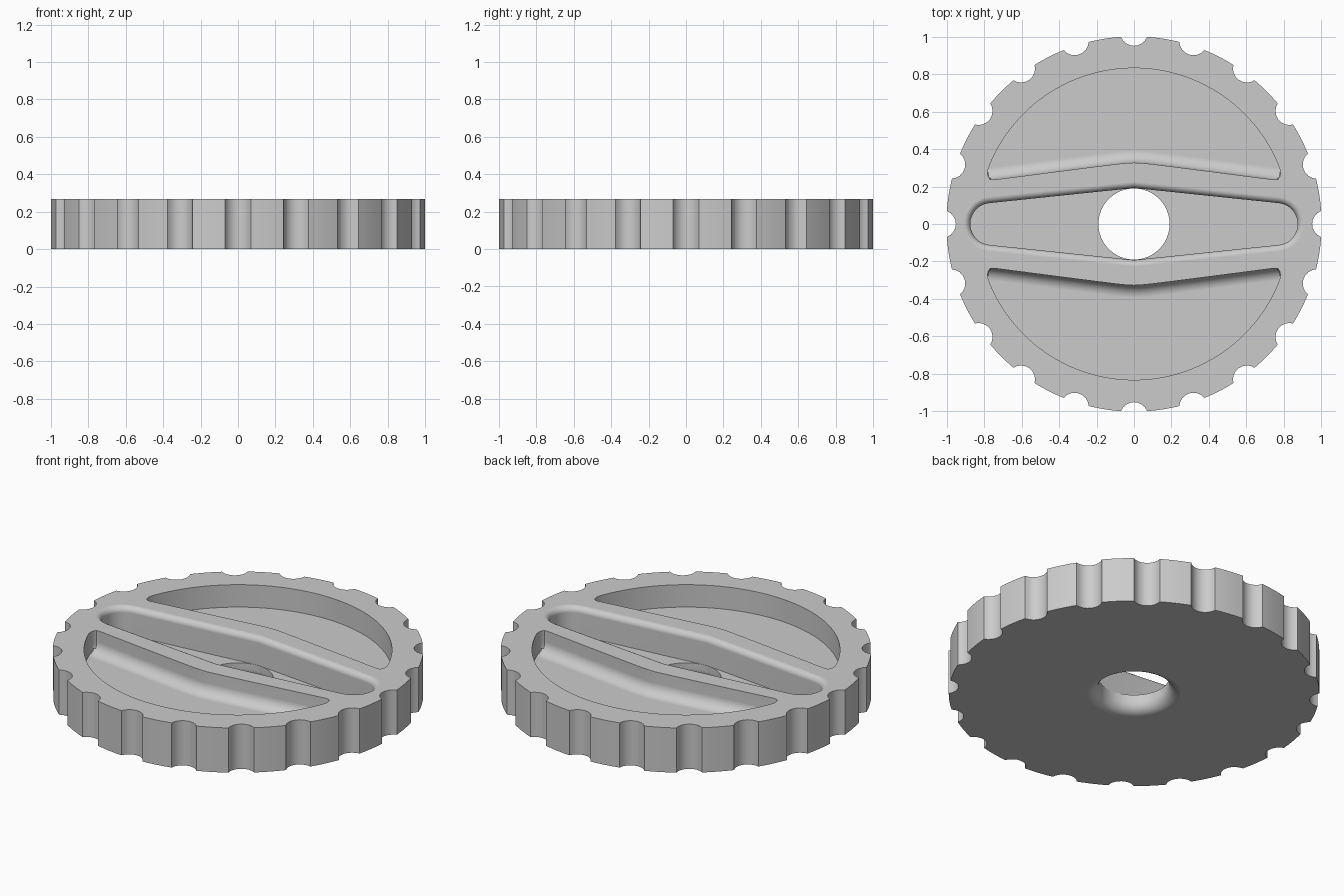
import bpy, bmesh
from math import sin, cos, asin, pi, radians, hypot

old = bpy.data.objects.get("Cube")
if old:
    bpy.data.objects.remove(old, do_unlink=True)

HEIGHT = 0.267
ABOVE = 0.35
NOTCHES = 20
STEPS = 8


def loft(name, loops):
    """Closed solid through equal-length loops, each a (z, outline) pair from bottom to top."""
    bm = bmesh.new()
    rings = [[bm.verts.new((x, y, z)) for x, y in outline] for z, outline in loops]
    n = len(rings[0])
    for low, high in zip(rings, rings[1:]):
        for i in range(n):
            j = (i + 1) % n
            bm.faces.new((low[i], low[j], high[j], high[i]))
    bm.faces.new(rings[0][::-1])
    bm.faces.new(rings[-1])
    bmesh.ops.recalc_face_normals(bm, faces=bm.faces)
    mesh = bpy.data.meshes.new(name)
    bm.to_mesh(mesh)
    bm.free()
    ob = bpy.data.objects.new(name, mesh)
    bpy.context.collection.objects.link(ob)
    return ob


def arc(r, start, end, n, cx=0.0):
    angles = [start + (end - start) * i / n for i in range(n + 1)]
    return [(cx + r * cos(a), r * sin(a)) for a in angles]


# Wheel outline: round notches joined by arcs of the rim
def wheel_outline():
    half, centre, r, rim = 0.07, 1.027, 0.075, 1.0025
    spread, edge, pitch = asin(half / r), asin(half / rim), 2 * pi / NOTCHES
    unit = [(2 * centre - x, y) for x, y in arc(r, -spread, spread, STEPS, centre)]
    unit = [(x - centre, y) for x, y in unit]
    unit = [(x + centre, y) for x, y in unit]
    unit += arc(rim, edge, pitch - edge, 6)[1:-1]
    return [(x * cos(k * pitch) - y * sin(k * pitch), x * sin(k * pitch) + y * cos(k * pitch))
            for k in range(NOTCHES) for x, y in unit]


# Central slot outline: tapered to both rounded ends, grown by g
def slot_outline(g):
    tilt = radians(5.8)
    side = [(0, -(0.1925 + g / cos(tilt)))]
    side += arc(0.112 + g, tilt - pi / 2, pi / 2 - tilt, 16, 0.763)
    return side + [(-x, -y) for x, y in side]


# Side pocket outline: bent handle edge moved out by g, rounded tips, circular outer wall
def pocket_outline(g, side):
    def handle(x):
        return 0.334 - 0.13 * hypot(x, 0.05)

    R = 0.833
    right = [(x, handle(x)) for x in (0.03, 0.06, 0.1, 0.2, 0.42, 0.75)]
    right += [(0.768, 0.238), (0.778, 0.25), (0.782, 0.27)]
    left = [(-x, y) for x, y in reversed(right)]
    start = asin(0.29 / R)
    pts = [(0, handle(0))] + right + arc(R, start, pi - start, 56) + left
    return [(x, side * max(y, handle(x) + g)) for x, y in pts]


body = loft("knob_wheel", [(0, wheel_outline()), (HEIGHT, wheel_outline())])
quarter = [pi / 2 * i / STEPS for i in range(STEPS + 1)]

# Slot cutter with a rounded top edge
f = 0.034
slot = [(0.1, slot_outline(0))]
slot += [(HEIGHT - f + f * sin(a), slot_outline(f - f * cos(a))) for a in quarter]
slot.append((ABOVE, slot_outline(f)))
cutters = [loft("slot_cutter", slot)]

# Pocket cutters with a hollow fillet at the foot of the handle
f, floor = 0.067, 0.133
for side, name in ((1, "back_pocket_cutter"), (-1, "front_pocket_cutter")):
    loops = [(floor + f - f * cos(a), pocket_outline(f - f * sin(a), side)) for a in quarter]
    loops.append((ABOVE, pocket_outline(0, side)))
    cutters.append(loft(name, loops))

# Centre hole cutter, flared at the underside
r = 0.19
hole = [(-0.05, arc(r + f, 0, 2 * pi, 64)[:-1])]
hole += [(f - f * cos(a), arc(r + f - f * sin(a), 0, 2 * pi, 64)[:-1]) for a in quarter]
hole.append((0.2, arc(r, 0, 2 * pi, 64)[:-1]))
cutters.append(loft("hole_cutter", hole))

# Cut the wheel
bpy.ops.object.select_all(action="DESELECT")
bpy.context.view_layer.objects.active = body
body.select_set(True)
for cutter in cutters:
    cutter.hide_render = True
    mod = body.modifiers.new(cutter.name, "BOOLEAN")
    mod.operation = "DIFFERENCE"
    mod.solver = "EXACT"
    mod.object = cutter
    bpy.ops.object.modifier_apply(modifier=mod.name)
for cutter in cutters:
    bpy.data.objects.remove(cutter, do_unlink=True)

# Smooth the fillets, keep corners sharp and flats flat
bpy.ops.object.shade_smooth_by_angle(angle=radians(30))
normals = body.modifiers.new("even_normals", "WEIGHTED_NORMAL")
normals.keep_sharp = True

# Grey plastic
colour = (0.6, 0.6, 0.6, 1)
mat = bpy.data.materials.new("grey_plastic")
mat.use_nodes = True
mat.diffuse_color = colour
mat.node_tree.nodes["Principled BSDF"].inputs["Base Color"].default_value = colour
body.data.materials.clear()
body.data.materials.append(mat)
